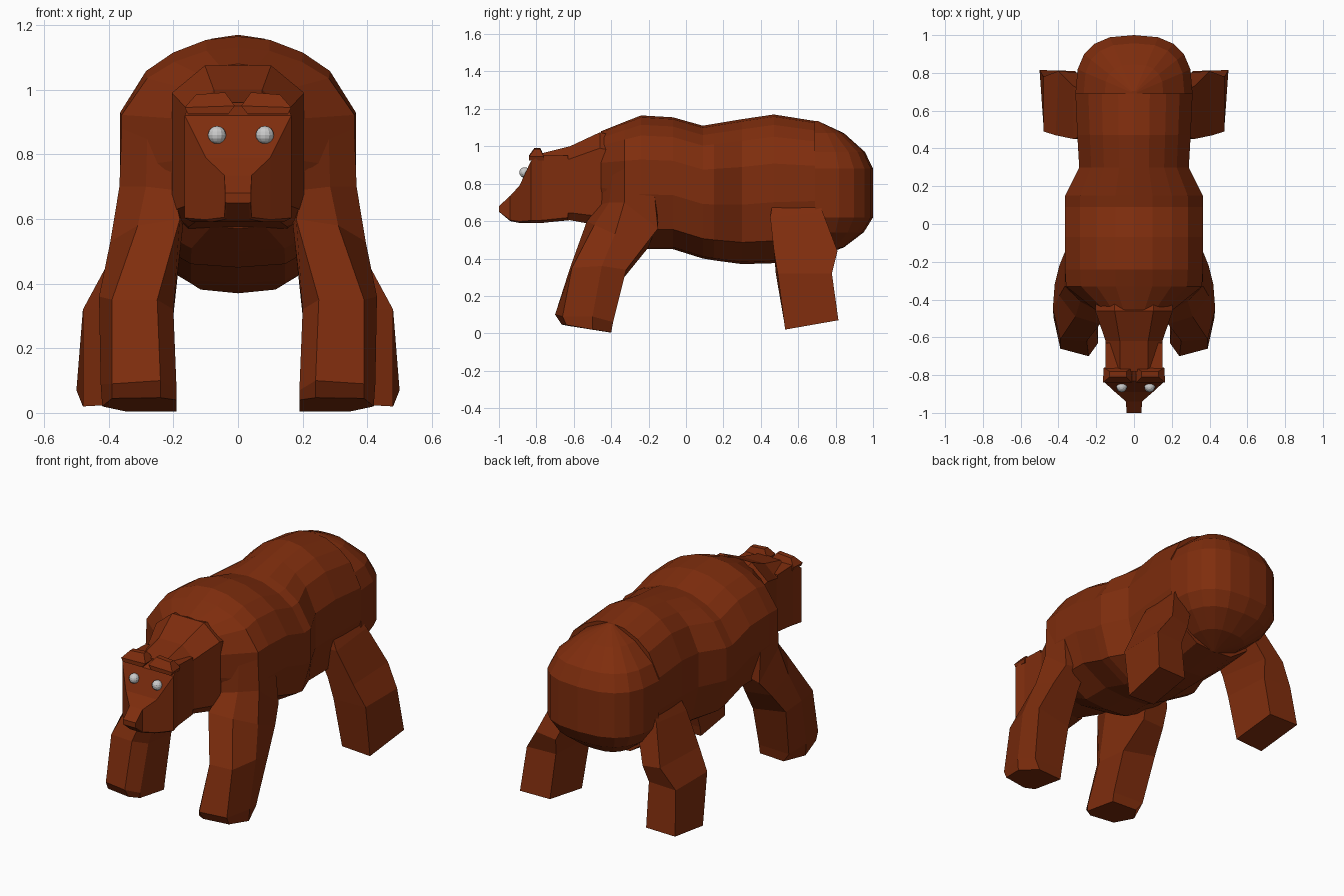
import bpy
import bmesh
from math import cos, sin, pi
from mathutils import Vector

default_cube = bpy.data.objects.get("Cube")
if default_cube:
    bpy.data.objects.remove(default_cube, do_unlink=True)


def make_material(name, colour):
    material = bpy.data.materials.new(name)
    material.use_nodes = True
    material.diffuse_color = (*colour, 1)
    shader = material.node_tree.nodes["Principled BSDF"]
    shader.inputs["Base Color"].default_value = (*colour, 1)
    shader.inputs["Roughness"].default_value = 0.8
    return material


brown_fur = make_material("brown fur", (.21, .026, .004))
pale_grey = make_material("pale grey", (.6, .6, .6))


def finish(name, bm, material):
    """Turn a bmesh into a named, flat shaded object."""
    bmesh.ops.recalc_face_normals(bm, faces=bm.faces)
    mesh = bpy.data.meshes.new(name)
    bm.to_mesh(mesh)
    bm.free()
    mesh.materials.append(material)
    part = bpy.data.objects.new(name, mesh)
    bpy.context.collection.objects.link(part)
    return part


def loft(name, rings):
    """Skin a row of closed rings and cap both ends."""
    bm = bmesh.new()
    loops = [[bm.verts.new(point) for point in ring] for ring in rings]
    for lower, upper in zip(loops, loops[1:]):
        for i in range(len(lower)):
            j = (i + 1) % len(lower)
            bm.faces.new((lower[i], lower[j], upper[j], upper[i]))
    bm.faces.new(loops[0])
    bm.faces.new(loops[-1])
    return finish(name, bm, brown_fur)


def section_loft(name, half_outline, stations):
    """Scale a mirrored outline to each station: y, half width, bottom, top."""
    mirrored = [(-x, z) for x, z in reversed(half_outline) if x > 0]
    outline = half_outline + mirrored
    rings = []
    for y, half_width, bottom, top in stations:
        height = top - bottom
        rings.append([(x * half_width, y, bottom + z * height) for x, z in outline])
    return loft(name, rings)


def mirrored_rings(rings, side):
    return [[(x * side, y, z) for x, y, z in ring] for ring in rings]


# Torso: rounded back and straight flanks
torso_outline = [(0, 1), (.27, .985), (.55, .93), (.78, .85), (1, .67),
                 (1, .41), (.85, .15), (.4, .015), (0, 0)]
section_loft("torso", torso_outline, [
    (-.455, .205, .57, 1.08),
    (-.33, .36, .5, 1.13),
    (-.24, .365, .45, 1.165),
    (-.07, .365, .45, 1.155),
    (.09, .365, .4, 1.11),
    (.15, .365, .39, 1.12),
    (.3, .29, .37, 1.145),
    (.47, .3, .375, 1.17),
    (.69, .31, .41, 1.135),
])

# Rump: a squarish half dome with a vertical band round its middle
RUMP_RADIUS, RUMP_START, RUMP_STEPS = .31, .69, 10
rump_profile = [(.03, .405), (.5, .46), (.84, .54), (1, .62),
                (1, .88), (.86, .97), (.5, 1.07), (.05, 1.135)]
half_plan = []
for step in range(RUMP_STEPS + 1):
    angle = pi * step / RUMP_STEPS
    across = abs(cos(angle)) ** .75 * (1 if cos(angle) > 0 else -1)
    half_plan.append((across, abs(sin(angle)) ** .75))
loft("rump", [[(x * r * RUMP_RADIUS, RUMP_START + y * r * RUMP_RADIUS, z)
               for x, y in half_plan] for r, z in rump_profile])

# Neck: narrows toward the head
neck_outline = [(0, 1), (.5, 1), (1, .83), (1, .1), (.75, 0), (0, 0)]
section_loft("neck", neck_outline, [
    (-.4, .205, .57, 1.06),
    (-.46, .205, .575, 1.075),
    (-.62, .15, .605, 1),
    (-.78, .145, .59, .96),
])

# Head: square cheeks and a wedge shaped muzzle
head_outline = [(0, 1), (1, 1), (1, .04), (.85, 0), (0, 0)]
section_loft("head", head_outline, [
    (-.63, .15, .605, .95),
    (-.77, .15, .59, .955),
    (-.83, .165, .59, .92),
    (-.89, .1, .59, .79),
    (-.94, .042, .6, .735),
    (-1, .04, .65, .68),
])

# Limb rings run upward from the sole, listed for the left side
front_leg_rings = [
    [(.19, -.41, .005), (.19, -.63, .04), (.24, -.665, .047),
     (.39, -.64, .045), (.42, -.5, .02), (.35, -.4, .005)],
    [(.19, -.4, .06), (.19, -.63, .07), (.24, -.7, .1),
     (.39, -.66, .09), (.425, -.5, .09), (.39, -.39, .06)],
    [(.2, -.33, .3), (.2, -.54, .32), (.25, -.62, .35),
     (.39, -.61, .35), (.43, -.45, .36), (.42, -.32, .34)],
    [(.24, -.2, .46), (.17, -.45, .58), (.18, -.53, .6),
     (.31, -.49, .58), (.395, -.38, .53), (.395, -.22, .47)],
    [(.22, -.15, .6), (.17, -.4, .7), (.2, -.455, .69),
     (.285, -.41, .7), (.367, -.33, .7), (.367, -.15, .56)],
    [(.22, -.16, .85), (.17, -.38, .88), (.2, -.445, .88),
     (.28, -.39, .88), (.36, -.33, .88), (.36, -.18, .85)],
]
hind_leg_rings = [
    [(.3, .53, .03), (.48, .53, .02), (.5, .815, .07), (.31, .81, .07)],
    [(.28, .48, .32), (.48, .49, .32), (.48, .78, .32), (.3, .77, .32)],
    [(.25, .47, .44), (.415, .47, .44), (.4, .81, .44), (.28, .8, .42)],
    [(.18, .45, .62), (.32, .45, .62), (.32, .73, .65), (.2, .74, .62)],
    [(.18, .47, .72), (.26, .47, .74), (.26, .7, .74), (.2, .7, .72)],
]

# Brows: small tapered bars across the top of the face
brow_rings = [
    [(.03, -.84, .925), (.155, -.84, .925), (.155, -.76, .925), (.03, -.76, .925)],
    [(.01, -.84, .95), (.165, -.84, .945), (.16, -.76, .945), (.01, -.76, .95)],
    [(.04, -.81, .992), (.13, -.81, .985), (.13, -.78, .985), (.04, -.78, .992)],
]

for label, side in (("left", 1), ("right", -1)):
    loft(f"{label}_front_leg", mirrored_rings(front_leg_rings, side))
    loft(f"{label}_hind_leg", mirrored_rings(hind_leg_rings, side))
    loft(f"{label}_brow", mirrored_rings(brow_rings, side))

# Eyes: small faceted balls set into the face
for label, x in (("left", .083), ("right", -.065)):
    bm = bmesh.new()
    bmesh.ops.create_uvsphere(bm, u_segments=12, v_segments=8, radius=.028)
    bmesh.ops.translate(bm, verts=bm.verts, vec=Vector((x, -.863, .86)))
    finish(f"{label}_eye", bm, pale_grey)
